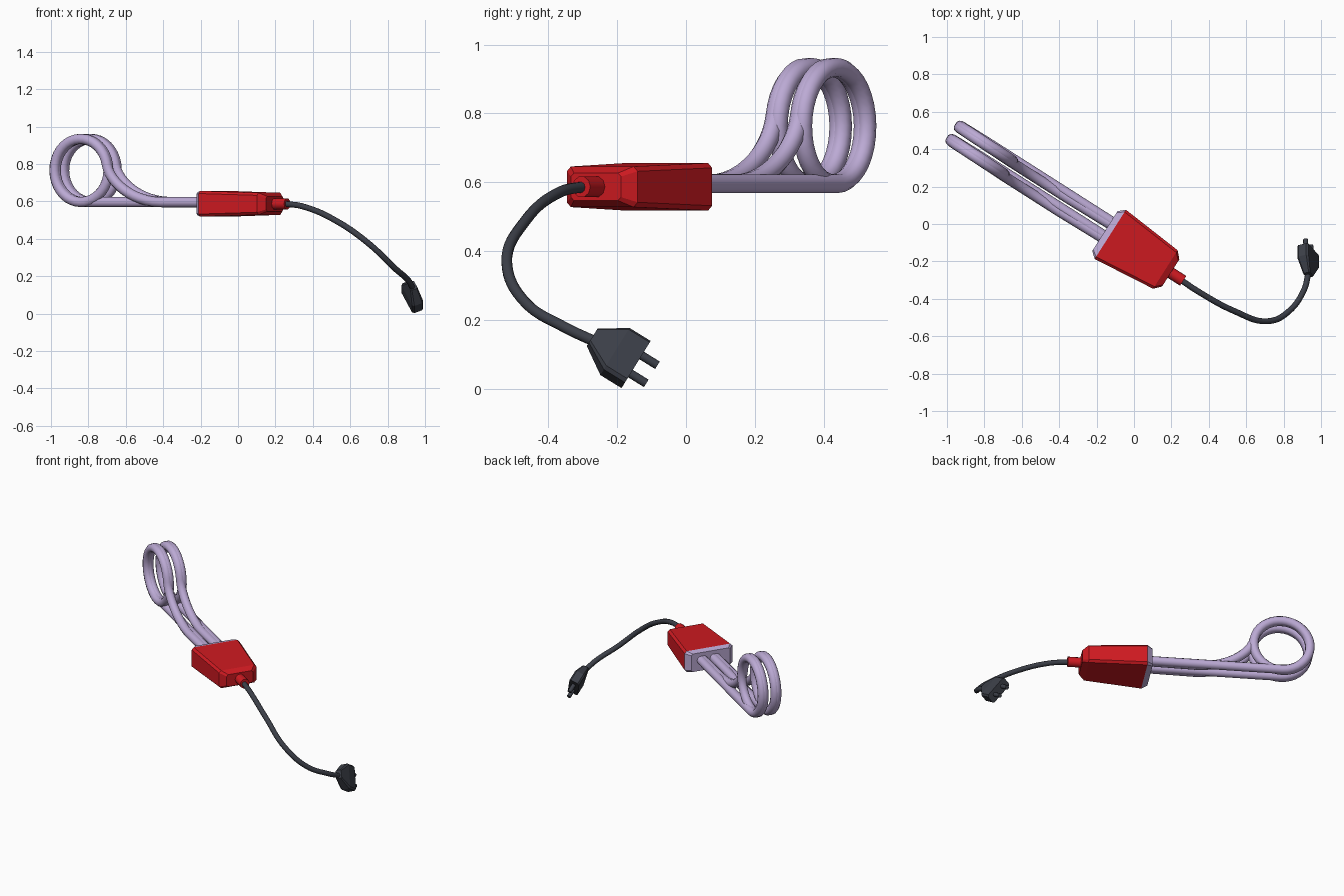
import bpy, bmesh, math
from mathutils import Vector, Matrix

if "Cube" in bpy.data.objects:
    bpy.data.objects.remove(bpy.data.objects["Cube"])


def material(name, rgb):
    m = bpy.data.materials.new(name)
    m.diffuse_color = (*rgb, 1)
    m.use_nodes = True
    m.node_tree.nodes["Principled BSDF"].inputs["Base Color"].default_value = m.diffuse_color
    return m


RED = material("red_plastic", (0.62, 0.01, 0.015))
LILAC = material("lilac_metal", (0.50, 0.40, 0.66))
DARK = material("dark_rubber", (0.045, 0.05, 0.065))


def frame(a, w, origin):
    """Matrix whose x runs along a, y along w, z perpendicular to both."""
    a, w = Vector(a).normalized(), Vector(w).normalized()
    m = Matrix((a, w, a.cross(w))).transposed().to_4x4()
    m.translation = origin
    return m


def loft(name, rings, mat, matrix):
    """Chamfered-rectangle sections (position, half width, half height, chamfer)."""
    bm = bmesh.new()
    loops = []
    for x, w, h, c in rings:
        pts = [(w, h - c), (w - c, h), (c - w, h), (-w, h - c),
               (-w, c - h), (c - w, -h), (w - c, -h), (w, c - h)]
        loops.append([bm.verts.new((x, y, z)) for y, z in pts])
    for a, b in zip(loops, loops[1:]):
        for i in range(8):
            j = (i + 1) % 8
            bm.faces.new((a[i], a[j], b[j], b[i]))
    bm.faces.new(loops[0])
    bm.faces.new(loops[-1])
    bmesh.ops.recalc_face_normals(bm, faces=bm.faces)
    me = bpy.data.meshes.new(name)
    bm.to_mesh(me)
    bm.free()
    me.materials.append(mat)
    ob = bpy.data.objects.new(name, me)
    bpy.context.collection.objects.link(ob)
    ob.matrix_world = matrix
    return ob


def tube(name, pts, r, mat, matrix=Matrix(), smooth_path=False, res=3):
    cu = bpy.data.curves.new(name, 'CURVE')
    cu.dimensions = '3D'
    cu.bevel_depth, cu.bevel_resolution, cu.use_fill_caps = r, res, True
    if smooth_path:
        sp = cu.splines.new('BEZIER')
        sp.bezier_points.add(len(pts) - 1)
        for bp, p in zip(sp.bezier_points, pts):
            bp.co = p
            bp.handle_left_type = bp.handle_right_type = 'AUTO'
        sp.resolution_u = 8
    else:
        sp = cu.splines.new('POLY')
        sp.points.add(len(pts) - 1)
        for sv, p in zip(sp.points, pts):
            sv.co = (*p, 1)
    cu.materials.append(mat)
    ob = bpy.data.objects.new(name, cu)
    bpy.context.collection.objects.link(ob)
    ob.matrix_world = matrix
    bpy.ops.object.select_all(action='DESELECT')
    ob.select_set(True)
    bpy.context.view_layer.objects.active = ob
    bpy.ops.object.convert(target='MESH')
    bpy.ops.object.shade_smooth_by_angle(angle=math.radians(50))
    return bpy.context.object


# Heater frame: x along the handle towards the cable, y across, z up
HEAT = Matrix.Rotation(math.radians(-32.5), 4, 'Z')
BOX = HEAT @ Matrix.Translation((0, -0.115, 0.587))

# Handle with bevelled front, and the metal plate on its back
loft("handle", [(-0.077, 0.156, 0.069, 0.014), (0.272, 0.122, 0.059, 0.014),
                (0.306, 0.086, 0.040, 0.010)], RED, BOX)
loft("back_plate", [(-0.111, 0.126, 0.060, 0.010), (-0.077, 0.156, 0.069, 0.014)],
     LILAC, BOX)
tube("cable_boot", [(0.29, 0, 0), (0.385, 0, 0)], 0.031, RED, BOX)

# Two heating coils: straight leg, nearly two turns, then a curve back down
CU, CZ, R = -0.897, 0.765, 0.169
for side, v0 in (("front", -0.138), ("back", -0.054)):
    path = [(-0.09, v0, CZ - R)]
    turns = 62
    for i in range(turns + 1):
        ang = math.radians(-90 - 620 * i / turns)
        path.append((CU + R * math.cos(ang), v0 - 0.02 * i / turns,
                     CZ + R * math.sin(ang)))
    b = [(path[-1][0], path[-1][2]), (-0.71, 0.70), (-0.57, CZ - R), (-0.38, CZ - R)]
    for i in range(1, 13):
        t = i / 12
        k = ((1 - t) ** 3, 3 * t * (1 - t) ** 2, 3 * t * t * (1 - t), t ** 3)
        path.append((sum(f * p[0] for f, p in zip(k, b)), v0 - 0.02,
                     sum(f * p[1] for f, p in zip(k, b))))
    path.append((-0.09, v0 - 0.015, CZ - R))
    tube(side + "_heating_coil", path, 0.028, LILAC, HEAT)

# Power cable
tube("cable", [(0.24, -0.292, 0.588), (0.35, -0.365, 0.572), (0.535, -0.465, 0.49),
               (0.71, -0.52, 0.365), (0.83, -0.465, 0.25), (0.91, -0.35, 0.178),
               (0.932, -0.265, 0.138)], 0.016, DARK, smooth_path=True)

# Plug frame: x towards the prongs, y across the wide side
PLUG = frame((0, 0.85, -0.526), (0.415, -0.475, -0.77), (0.932, -0.145, 0.071))
loft("plug", [(-0.15, 0.026, 0.020, 0.006), (-0.072, 0.078, 0.033, 0.010),
              (0, 0.078, 0.033, 0.010)], DARK, PLUG)
for side, w in (("upper", -0.034), ("lower", 0.034)):
    tube(side + "_prong", [(-0.01, w, 0), (0.054, w, 0)], 0.013, DARK, PLUG)
